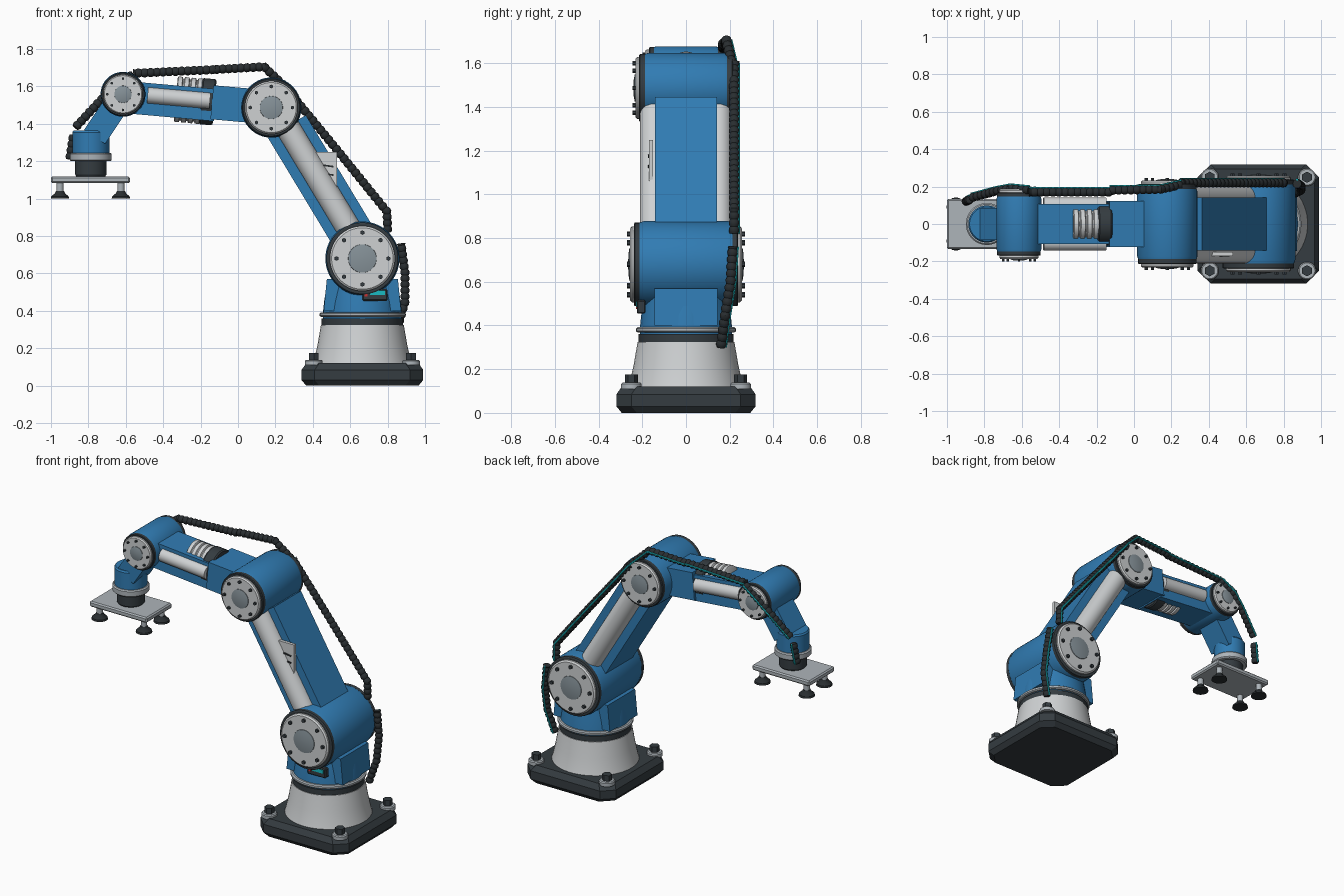
import bpy, bmesh, math
from mathutils import Vector, Matrix

if "Cube" in bpy.data.objects:
    bpy.data.objects.remove(bpy.data.objects["Cube"])


def material(name, rgb):
    m = bpy.data.materials.new(name)
    m.diffuse_color = (*rgb, 1)
    m.use_nodes = True
    m.node_tree.nodes["Principled BSDF"].inputs["Base Color"].default_value = m.diffuse_color
    return m


BLUE = material("blue_paint", (0.03, 0.2, 0.45))
WHITE = material("white_shell", (0.62, 0.64, 0.65))
STEEL = material("pale_steel", (0.42, 0.46, 0.49))
HUB = material("grey_hub", (0.24, 0.29, 0.32))
DARK = material("charcoal", (0.035, 0.045, 0.052))
RUBBER = material("black_rubber", (0.022, 0.027, 0.03))
CYAN = material("cyan_stripe", (0.01, 0.5, 0.55))
RED = material("red_lamp", (0.6, 0.03, 0.03))


def finish(name, bm, mat):
    bmesh.ops.recalc_face_normals(bm, faces=bm.faces)
    me = bpy.data.meshes.new(name)
    bm.to_mesh(me)
    bm.free()
    me.materials.append(mat)
    ob = bpy.data.objects.new(name, me)
    bpy.context.collection.objects.link(ob)
    return ob


def skin(bm, rings):
    for a, b in zip(rings, rings[1:]):
        n = len(a)
        for i in range(n):
            bm.faces.new((a[i], a[(i + 1) % n], b[(i + 1) % n], b[i]))
    bm.faces.new(rings[0])
    bm.faces.new(rings[-1])


def lathe(name, origins, axis, profile, mat, segs=40, squash=1.0):
    """Turned solid: (radius, height) profile about an axis at each origin."""
    bm = bmesh.new()
    rot = Vector(axis).to_track_quat('Z', 'Y').to_matrix()
    for o in origins:
        skin(bm, [[bm.verts.new(Vector(o) + rot @ Vector((
            squash * r * math.cos(2 * math.pi * (i + .5) / segs),
            r * math.sin(2 * math.pi * (i + .5) / segs), h)))
            for i in range(segs)] for r, h in profile])
    return finish(name, bm, mat)


def box(name, centre, size, mat, direction=(1, 0), bevel=0.0):
    """Box whose length follows a direction in the xz plane."""
    bm = bmesh.new()
    bmesh.ops.create_cube(bm, size=1)
    bmesh.ops.scale(bm, vec=size, verts=bm.verts)
    if bevel:
        bmesh.ops.bevel(bm, geom=bm.edges[:], offset=bevel, segments=1, affect='EDGES')
    turn = -math.atan2(direction[1], direction[0])
    bm.transform(Matrix.Translation(centre) @ Matrix.Rotation(turn, 4, 'Y'))
    return finish(name, bm, mat)


def sweep(name, points, mat, radii, step, segs, offset=0.0):
    """Tube along a polyline, cycling through the radii to make ribs."""
    pts = [Vector(p) + Vector((0, offset, 0)) for p in points]
    path = []
    for a, b in zip(pts, pts[1:]):
        n = max(1, round((b - a).length / step))
        path += [a.lerp(b, i / n) for i in range(n)]
    path.append(pts[-1])
    bm = bmesh.new()
    rings = []
    for i, p in enumerate(path):
        t = (path[min(i + 1, len(path) - 1)] - path[max(i - 1, 0)]).normalized()
        u = t.cross(Vector((0, 1, 0))).normalized()
        v = t.cross(u)
        r = radii[i % len(radii)]
        rings.append([bm.verts.new(p + r * (u * math.cos(k * 2 * math.pi / segs)
                      + v * math.sin(k * 2 * math.pi / segs))) for k in range(segs)])
    skin(bm, rings)
    return finish(name, bm, mat)


def joint(name, x, z, r, half):
    """Rounded drum with a bolted cover on both ends."""
    b = 0.15 * r
    lathe(name + "_housing", [(x, 0, z)], (0, 1, 0),
          [(r * .95, -half), (r, -half + b), (r, half - b), (r * .95, half)], BLUE, 48)
    for s, side in ((-1, "front"), (1, "back")):
        o, ax = [(x, s * half, z)], (0, s, 0)
        lathe(f"{name}_{side}_gasket", o, ax, [(r * .97, -.01), (r * .97, .012), (r * .94, .016)], DARK, 48)
        lathe(f"{name}_{side}_cover", o, ax, [(r * .88, 0), (r * .88, .026), (r * .83, .034)], WHITE, 48)
        lathe(f"{name}_{side}_hub", o, ax, [(r * .39, .03), (r * .38, .037), (r * .25, .041), (r * .05, .043)], HUB)
        bolts = [(x + r * .7 * math.cos(k * math.pi / 4), s * half, z + r * .7 * math.sin(k * math.pi / 4))
                 for k in range(8)]
        lathe(f"{name}_{side}_bolts", bolts, ax, [(r * .062, .03), (r * .062, .047)], DARK, 6)


UP = (0, 0, 1)
BX = 0.665

# Base plate: chamfered square, built as stacked octagonal outlines
bm = bmesh.new()
rings = []
for h, z in ((.30, 0), (.325, .03), (.325, .085), (.30, .12)):
    c = h - .07
    outline = [(h, -c), (h, c), (c, h), (-c, h), (-h, c), (-h, -c), (-c, -h), (c, -h)]
    rings.append([bm.verts.new((BX + x, y * .98, z)) for x, y in outline])
skin(bm, rings)
finish("base_plate", bm, DARK)
anchors = [(BX + sx * .26, sy * .25, .12) for sx in (-1, 1) for sy in (-1, 1)]
lathe("anchor_washers", anchors, UP, [(.048, -.01), (.048, .012), (.042, .018)], STEEL, 20)
lathe("anchor_bolts", anchors, UP, [(.03, .01), (.03, .055)], DARK, 6)

# Pedestal and rotating turret
c = [(BX, 0, 0)]
lathe("pedestal", c, UP, [(.265, .115), (.258, .14), (.24, .22), (.222, .325)], WHITE, 48)
lathe("turret_bearing", c, UP, [(.218, .32), (.218, .36)], DARK, 48)
lathe("turret_collar", c, UP, [(.21, .355), (.21, .375)], BLUE, 48)
lathe("turret_ring", c, UP, [(.222, .368), (.23, .374), (.23, .386), (.222, .392)], STEEL, 48)
lathe("turret", c, UP, [(.212, .385), (.205, .45), (.19, .54)], BLUE, 48)
bm = bmesh.new()
skin(bm, [[bm.verts.new((BX + sx * h, sy * .145, z)) for sx, sy in ((-1, -1), (1, -1), (1, 1), (-1, 1))]
          for h, z in ((.207, .40), (.19, .57))])
finish("shoulder_yoke", bm, BLUE)
box("status_panel", (.732, -.205, .485), (.135, .04, .062), DARK, bevel=.006)
box("status_display", (.745, -.2255, .497), (.08, .006, .024), CYAN)
box("status_lamp", (.685, -.2255, .485), (.016, .006, .018), RED)

# Joints
SH, EL, WR = Vector((BX, 0, .68)), Vector((.178, 0, 1.487)), Vector((-.615, 0, 1.558))
joint("shoulder", SH.x, SH.z, .198, .222)
joint("elbow", EL.x, EL.z, .161, .198)
joint("wrist", WR.x, WR.z, .12, .153)

# Upper arm: beam with a round strut on each side
d = (SH - EL).normalized()
perp = Vector((-d.z, 0, d.x))
mid = (EL + SH) / 2 + perp * .019
box("upper_arm_beam", mid, ((SH - EL).length - .26, .285, .236), BLUE, (d.x, d.z))
lathe("upper_arm_struts", [EL + perp * .02 + Vector((0, s * .145, 0)) for s in (-1, 1)], d,
      [(.066, .08), (.066, .87)], WHITE, 32)
box("data_plate", (.465, -.16, 1.145), (.13, .02, .21), WHITE)
for i in range(3):
    box(f"data_plate_slot_{i + 1}", (.483, -.172, 1.175 - .045 * i), (.055, .006, .009), RUBBER, (1, -.15))

# Forearm: stepped beam, side struts and ribbed drive
f = (WR - EL).normalized()
box("forearm_rear_beam", (.01, 0, 1.502), (.30, .245, .182), BLUE, (-f.x, -f.z))
box("forearm_front_beam", (-.345, 0, 1.52), (.45, .212, .172), BLUE, (-f.x, -f.z))
lathe("forearm_struts", [(-.15, s * .1, 1.523) for s in (-1, 1)], f, [(.043, 0), (.043, .335)], WHITE, 24)
ribs = []
for i in range(4):
    h = i * .036
    ribs += [(.112, h), (.122, h + .004), (.122, h + .026), (.112, h + .03)]
lathe("drive_ribs", [(-.195, 0, 1.52)], f, ribs, WHITE, 40, .8)
lathe("drive_band", [(-.125, 0, 1.515)], f, [(.117, 0), (.124, .008), (.124, .068), (.117, .076)], DARK, 40, .93)

# Hand: neck link, flange and tool plate
HX = -.787
hand = Vector((HX + .02, 0, 1.33))
n = (hand - WR).normalized()
box("hand_link", (WR + hand) / 2, ((hand - WR).length, .17, .135), BLUE, (n.x, n.z))
c = [(HX, 0, 0)]
lathe("hand_body", c, UP, [(.099, 1.235), (.099, 1.355), (.092, 1.365)], BLUE)
lathe("hand_ring", c, UP, [(.105, 1.2), (.112, 1.207), (.112, 1.238), (.105, 1.245)], STEEL)
lathe("tool_flange", c, UP, [(.075, 1.115), (.085, 1.13), (.085, 1.205)], DARK, 32)
box("tool_plate", (-.789, 0, 1.101), (.422, .268, .036), STEEL, bevel=.008)
cups = [(-.789 + sx * .163, sy * .092, 1) for sx in (-1, 1) for sy in (-1, 1)]
lathe("cup_stems", cups, UP, [(.019, .025), (.019, .09)], STEEL, 16)
lathe("suction_cups", cups, UP, [(.05, 0), (.047, .012), (.028, .028), (.022, .04)], RUBBER, 24)

# Ribbed cable runs with a coloured stripe on the outer side
runs = {
    "base": [(.85, .16, .30), (.893, .18, .45), (.893, .205, .6), (.872, .215, .76)],
    "upper_arm": [(.80, .22, .82), (.797, .22, .93), (.53, .22, 1.26), (.25, .22, 1.6)],
    "elbow": [(.25, .21, 1.6), (.14, .185, 1.705), (-.13, .18, 1.69)],
    "forearm": [(-.12, .17, 1.69), (-.56, .17, 1.67)],
    "wrist": [(-.56, .18, 1.665), (-.66, .19, 1.6), (-.74, .175, 1.52), (-.87, .14, 1.38)],
    "hand": [(-.88, .13, 1.34), (-.9, .12, 1.21)],
}
for name, pts in runs.items():
    sweep(name + "_cable", pts, RUBBER, (.019, .024, .024), .011, 12)
    sweep(name + "_cable_stripe", pts, CYAN, (.006,), 1, 6, .022)

# Smooth rounded surfaces while keeping crisp edges
bpy.ops.object.select_all(action='SELECT')
bpy.context.view_layer.objects.active = bpy.context.selected_objects[0]
bpy.ops.object.shade_smooth_by_angle(angle=math.radians(32))
